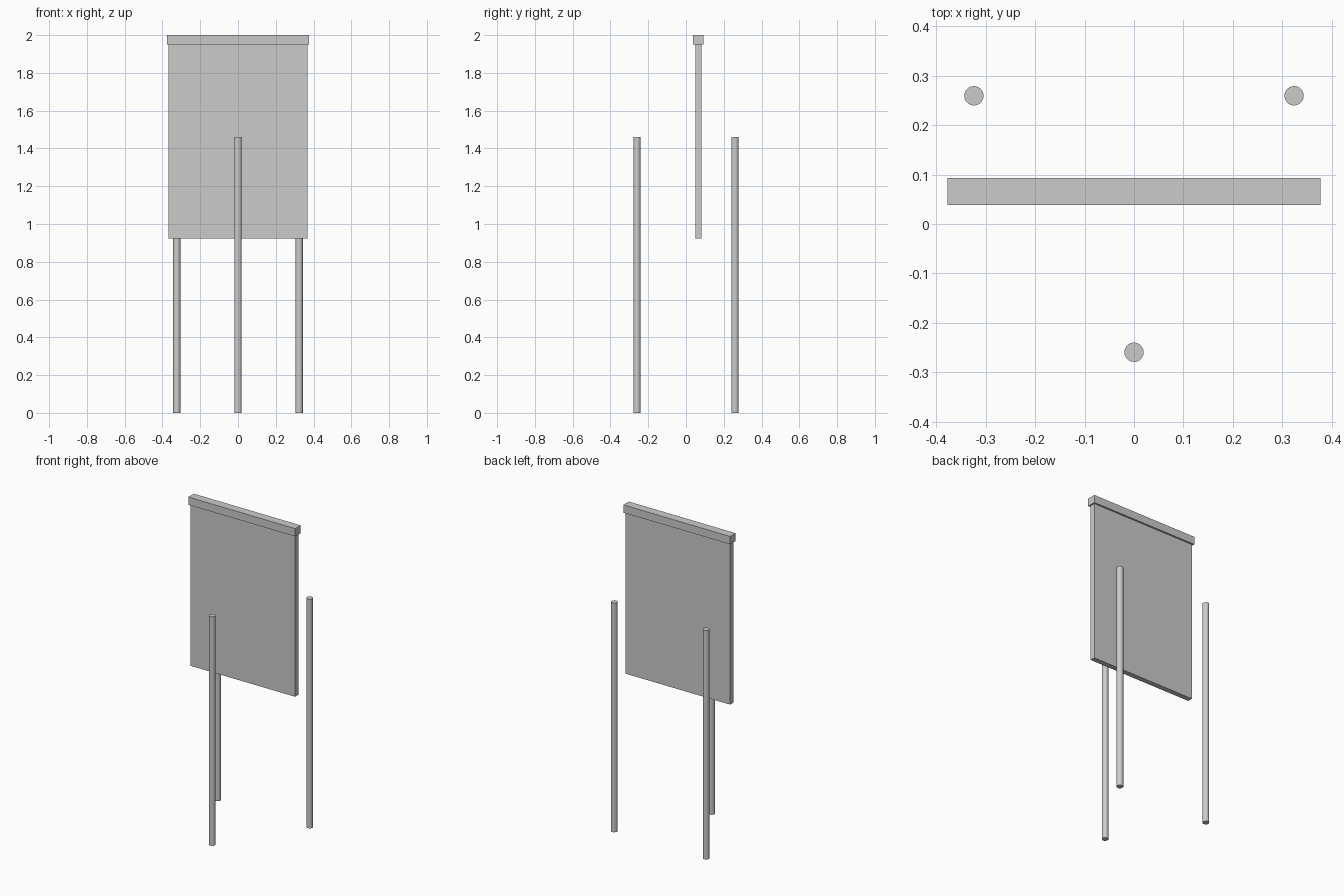
import bpy
import math

if "Cube" in bpy.data.objects:
    bpy.data.objects.remove(bpy.data.objects["Cube"])


def box(name, x, y, z):
    """Box from (min, max) ranges on each axis."""
    bpy.ops.mesh.primitive_cube_add(
        size=1, location=[(a + b) / 2 for a, b in (x, y, z)])
    ob = bpy.context.object
    ob.name = name
    ob.scale = [b - a for a, b in (x, y, z)]
    bpy.ops.object.transform_apply(location=False, rotation=False, scale=True)
    return ob


def leg(name, x, y, radius=0.0195, height=1.46):
    """Upright round leg standing on the floor."""
    bpy.ops.mesh.primitive_cylinder_add(
        vertices=32, radius=radius, depth=height, location=(x, y, height / 2))
    bpy.context.object.name = name
    bpy.ops.object.shade_smooth_by_angle(angle=math.radians(30))


# Board panel and the clamp rail along its top
box("board", (-0.368, 0.368), (0.049, 0.082), (0.922, 1.95))
box("top_rail", (-0.377, 0.377), (0.038, 0.093), (1.95, 2.0))

# Three legs: one in front, two behind
leg("front_leg", 0, -0.2595)
for side, s in (("left", -1), ("right", 1)):
    leg(f"back_leg_{side}", s * 0.324, 0.2595)
